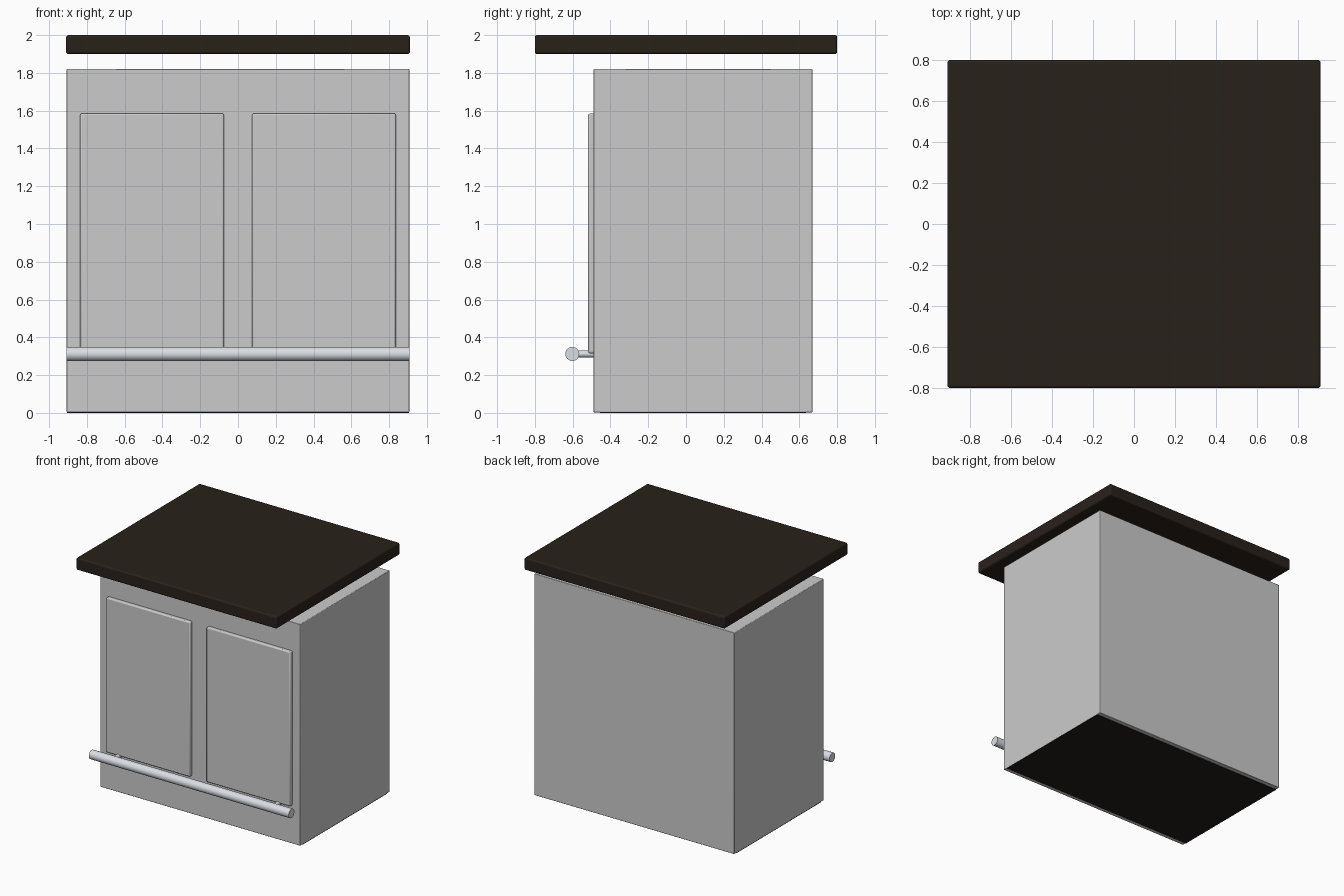
import bpy
from math import radians

if "Cube" in bpy.data.objects:
    bpy.data.objects.remove(bpy.data.objects["Cube"])


def material(name, rgb):
    m = bpy.data.materials.new(name)
    m.diffuse_color = (*rgb, 1)
    m.use_nodes = True
    m.node_tree.nodes["Principled BSDF"].inputs["Base Color"].default_value = m.diffuse_color
    return m


dark_wood = material("dark_wood", (0.022, 0.015, 0.011))
dark_base = material("dark_base", (0.015, 0.012, 0.01))
steel = material("steel", (0.7, 0.73, 0.77))


def box(name, lo, hi, bevel=0.0, segments=2, mat=None):
    """Box between two corners with optional rounded edges."""
    bpy.ops.mesh.primitive_cube_add(
        size=1, location=[(a + b) / 2 for a, b in zip(lo, hi)])
    ob = bpy.context.object
    ob.name = name
    ob.scale = [b - a for a, b in zip(lo, hi)]
    bpy.ops.object.transform_apply(location=False, rotation=False, scale=True)
    if bevel:
        mod = ob.modifiers.new("bevel", 'BEVEL')
        mod.width, mod.segments = bevel, segments
        bpy.ops.object.shade_smooth_by_angle(angle=radians(35))
    if mat:
        ob.data.materials.append(mat)
    return ob


def rod(name, radius, length, loc, rot, mat):
    bpy.ops.mesh.primitive_cylinder_add(
        vertices=32, radius=radius, depth=length, location=loc, rotation=rot)
    ob = bpy.context.object
    ob.name = name
    ob.data.materials.append(mat)
    bpy.ops.object.shade_smooth_by_angle(angle=radians(35))
    return ob


# Cabinet body and the recessed dark plinth
box("cabinet_body", (-0.907, -0.49, 0.003), (0.907, 0.67, 1.82), 0.004)
box("plinth", (-0.906, -0.455, 0.0), (0.906, 0.635, 0.14), mat=dark_base)

# Countertop floating above the body
box("countertop", (-0.91, -0.8, 1.9), (0.91, 0.8, 2.0), 0.012, 3, dark_wood)

# Front panels and rail brackets, one per side
for side, s in (("left", -1), ("right", 1)):
    cx = s * 0.455
    box(f"{side}_panel", (cx - 0.381, -0.518, 0.315),
        (cx + 0.381, -0.48, 1.585), 0.009)
    rod(f"{side}_rail_bracket", 0.018, 0.12, (s * 0.725, -0.54, 0.312),
        (radians(90), 0, 0), steel)

# Foot rail
rod("foot_rail", 0.037, 1.814, (0, -0.602, 0.312), (0, radians(90), 0), steel)
